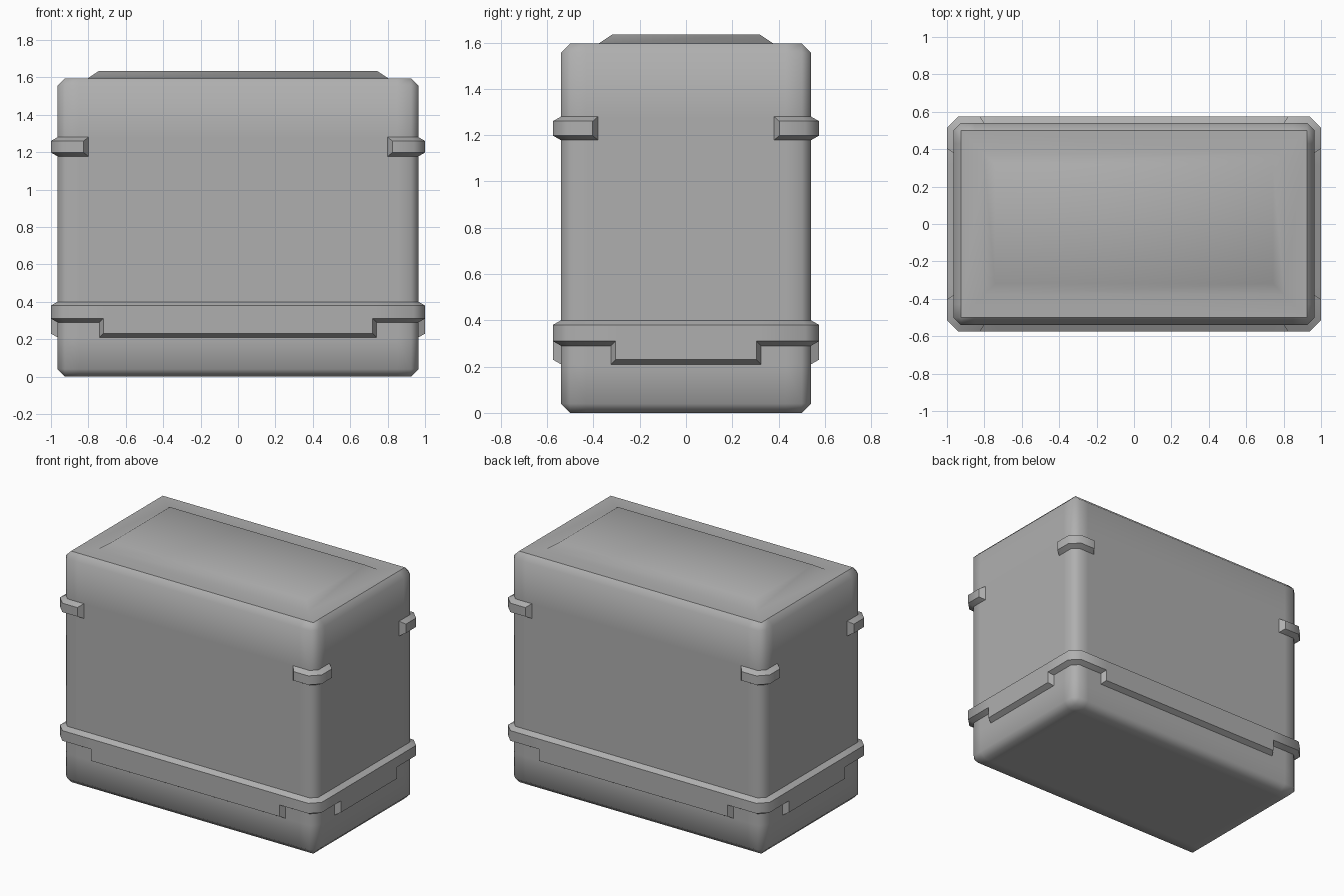
import bpy, bmesh
from math import radians
from mathutils import Vector

if "Cube" in bpy.data.objects:
    bpy.data.objects.remove(bpy.data.objects["Cube"])

HX, HY, TOP, CH = 0.965, 0.54, 1.595, 0.04   # body half sizes, lid height, edge chamfer
OUT = 0.035                                  # how far the trim stands out
K = OUT * 0.414                              # corner shift of an offset chamfer

grey = bpy.data.materials.new("dark_grey")
grey.diffuse_color = (0.43, 0.43, 0.43, 1)
grey.use_nodes = True
grey.node_tree.nodes["Principled BSDF"].inputs["Base Color"].default_value = grey.diffuse_color


def make_object(name, bm):
    mesh = bpy.data.meshes.new(name)
    bm.to_mesh(mesh)
    bm.free()
    mesh.materials.append(grey)
    ob = bpy.data.objects.new(name, mesh)
    bpy.context.collection.objects.link(ob)
    return ob


def corner(sx, sy):
    """Inner/outer points of one chamfered corner, counter-clockwise."""
    pts = [((sx * HX, sy * (HY - CH)), (sx * (HX + OUT), sy * (HY - CH + K))),
           ((sx * (HX - CH), sy * HY), (sx * (HX - CH + K), sy * (HY + OUT)))]
    return pts if sx * sy > 0 else pts[::-1]


def along(sx, sy, xs, ys):
    """Points on the two walls leading into and out of a corner (inner, outer distances)."""
    px = tuple((sx * d, sy * (HY + o)) for d, o in zip(xs, (0, OUT)))
    py = tuple((sx * (HX + o), sy * d) for d, o in zip(ys, (0, OUT)))
    return (py, px) if sx * sy > 0 else (px, py)


def trim(name, stations, top, closed):
    """Sweep a chamfered trim section; stations are (inner, outer, low z)."""
    bm = bmesh.new()
    rows = []
    for i, o, low in stations:
        rows.append([Vector((*i, top)), Vector((*o, top - 0.02)),
                     Vector((*o, low + 0.02)), Vector((*i, low))])

    def face(pts):
        if ((pts[2] - pts[0]).cross(pts[3] - pts[1])).length > 1e-6:
            bm.faces.new([bm.verts.new(p) for p in pts]).smooth = True

    n = len(rows)
    for a in range(n if closed else n - 1):
        s, t = rows[a], rows[(a + 1) % n]
        for k in range(4):
            j = (k + 1) % 4
            face([s[j], t[j], t[k], s[k]])
    if not closed:
        face(rows[0])
        face(rows[-1][::-1])
    bmesh.ops.remove_doubles(bm, verts=bm.verts, dist=1e-4)
    # round corners stay smooth, trim chamfers stay sharp
    for e in bm.edges:
        e.smooth = e.calc_face_angle(0) < radians(50)
    return make_object(name, bm)


# Chamfered body with a raised lid panel
bm = bmesh.new()
bmesh.ops.create_cube(bm, size=1)
for v in bm.verts:
    v.co = (v.co.x * 2 * HX, v.co.y * 2 * HY, (v.co.z + 0.5) * TOP)
bmesh.ops.bevel(bm, geom=bm.edges[:], offset=CH, segments=1, affect='EDGES')
lid = max(bm.faces, key=lambda f: f.calc_center_median().z)
for thickness in (0.122, 0.06):
    bmesh.ops.inset_region(bm, faces=[lid], thickness=thickness, use_even_offset=True)
for v in lid.verts:
    v.co.z = TOP + 0.04
# support loops on walls and base keep the rounded shading near the edges
for co, no in (((0.85, 0, 0), (1, 0, 0)), ((-0.85, 0, 0), (1, 0, 0)),
               ((0, 0.43, 0), (0, 1, 0)), ((0, -0.43, 0), (0, 1, 0)),
               ((0, 0, 0.21), (0, 0, 1)), ((0, 0, 1.28), (0, 0, 1))):
    faces = [f for f in bm.faces if f.calc_center_median().z < TOP - 0.005]
    geom = set(faces)
    for f in faces:
        geom.update(f.edges, f.verts)
    bmesh.ops.bisect_plane(bm, geom=list(geom), dist=1e-5, plane_co=co, plane_no=no)
for f in bm.faces:
    f.smooth = True
for e in bm.edges:
    rim = all(abs(v.co.z - TOP) < 1e-4 and (abs(v.co.x) > HX - CH - 1e-3 or
              abs(v.co.y) > HY - CH - 1e-3) for v in e.verts)
    e.smooth = not rim
make_object("case_body", bm)

# Lower band, dropping into a tab along the middle of each side
CORNERS = [(1, -1), (1, 1), (-1, 1), (-1, -1)]
HIGH, DROP = 0.29, 0.21
band = []
for sx, sy in CORNERS:
    a, b = along(sx, sy, (0.74, 0.72), (0.325, 0.305))
    band += [(*a, DROP), (*a, HIGH)]
    band += [(*c, HIGH) for c in corner(sx, sy)]
    band += [(*b, HIGH), (*b, DROP)]
trim("lower_band", band, 0.40, True)

# Upper corner guards
for n, (sx, sy) in enumerate(CORNERS):
    a, b = along(sx, sy, (0.80, 0.825), (0.38, 0.403))
    trim(f"corner_guard_{n + 1}", [(*p, 1.178) for p in (a, *corner(sx, sy), b)], 1.28, False)
